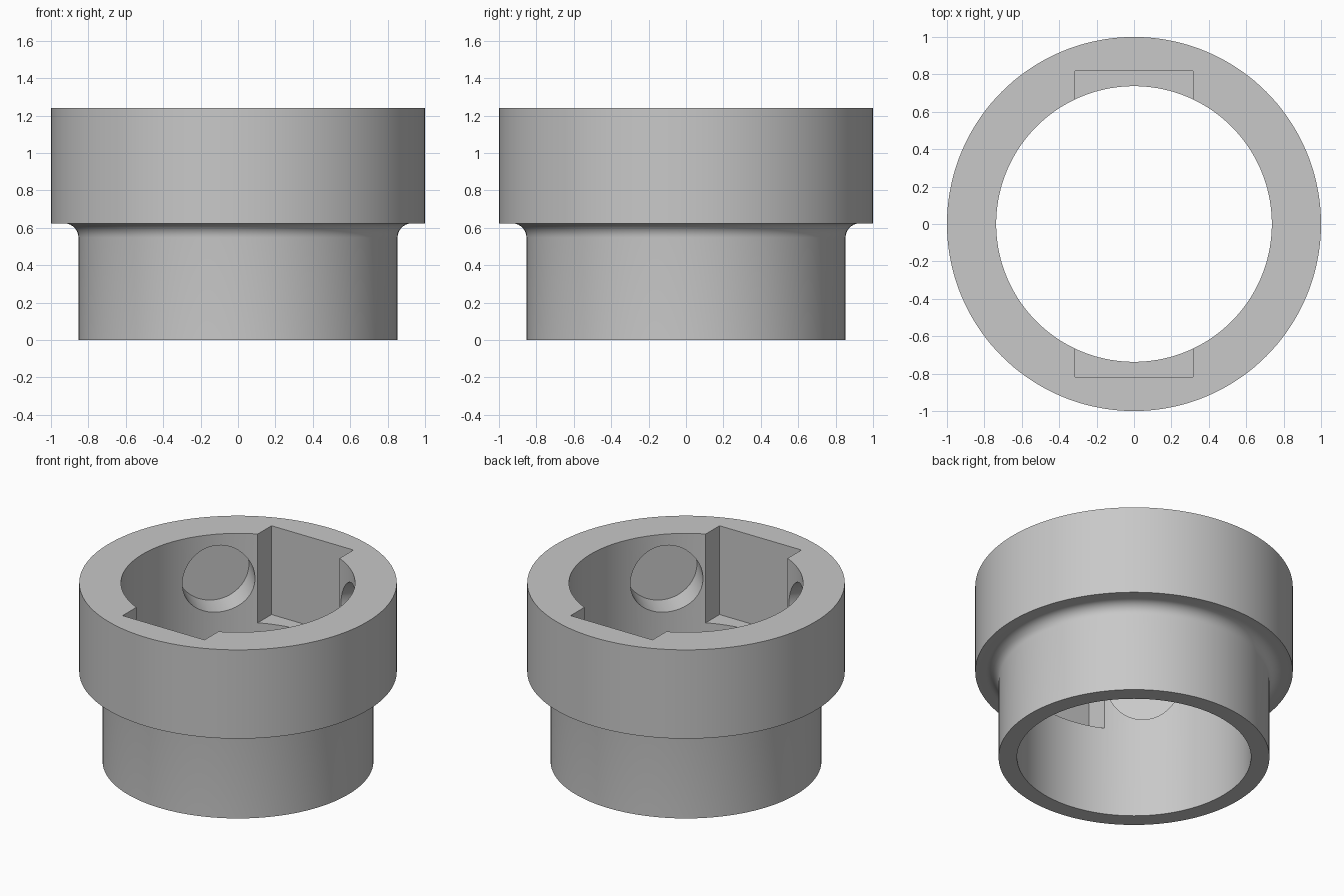
import bpy, bmesh, math
from mathutils import Matrix, Vector

old = bpy.data.objects.get("Cube")
if old:
    bpy.data.objects.remove(old, do_unlink=True)

BORE, NECK, RIM = 0.737, 0.853, 1.0
STEP, TOP, FILLET = 0.623, 1.24, 0.075

grey = bpy.data.materials.new("plain_grey")
grey.use_nodes = True
colour = (0.58, 0.58, 0.58, 1)
grey.diffuse_color = colour
grey.node_tree.nodes["Principled BSDF"].inputs["Base Color"].default_value = colour


def make_object(name, bm):
    bmesh.ops.recalc_face_normals(bm, faces=bm.faces)
    mesh = bpy.data.meshes.new(name)
    bm.to_mesh(mesh)
    bm.free()
    mesh.materials.append(grey)
    obj = bpy.data.objects.new(name, mesh)
    bpy.context.collection.objects.link(obj)
    return obj


def lathe(name, profile, steps=144):
    bm = bmesh.new()
    verts = [bm.verts.new((r, 0, z)) for r, z in profile]
    edges = [bm.edges.new((v, verts[i - 1])) for i, v in enumerate(verts)]
    bmesh.ops.spin(bm, geom=verts + edges, axis=(0, 0, 1), cent=(0, 0, 0),
                   angle=math.tau, steps=steps, use_merge=True)
    bmesh.ops.remove_doubles(bm, verts=bm.verts, dist=1e-5)
    return make_object(name, bm)


# Stepped collar: bore, neck, filleted shoulder and wide rim
fillet = []
for i in range(9):
    a = math.radians(180 - 90 * i / 8)
    fillet.append((NECK + FILLET + FILLET * math.cos(a),
                   STEP - FILLET + FILLET * math.sin(a)))
collar = lathe("stepped_collar", [(BORE, 0), (NECK, 0)] + fillet
               + [(RIM, STEP), (RIM, TOP), (BORE, TOP)])

cutters = []

# Two keyways, open at the top and ending level with the shoulder
for side, name in ((-1, "front_keyway_cutter"), (1, "back_keyway_cutter")):
    bm = bmesh.new()
    bmesh.ops.create_cube(bm, size=1)
    bmesh.ops.scale(bm, vec=(0.63, 0.415, 0.8), verts=bm.verts)
    bmesh.ops.translate(bm, vec=(0, side * 0.61, STEP + 0.4), verts=bm.verts)
    cutters.append(make_object(name, bm))

# Four blind round pockets on the diagonals of the bore
for i in range(4):
    direction = Vector((1, 0, 0))
    direction.rotate(Matrix.Rotation(math.radians(45 + 90 * i), 3, "Z"))
    bm = bmesh.new()
    bmesh.ops.create_cone(bm, cap_ends=True, segments=64, radius1=0.232,
                          radius2=0.232, depth=0.42)
    turn = direction.to_track_quat("Z", "Y").to_matrix().to_4x4()
    place = Matrix.Translation(direction * 0.71 + Vector((0, 0, 0.93)))
    bmesh.ops.transform(bm, matrix=place @ turn, verts=bm.verts)
    cutters.append(make_object(f"pocket_cutter_{i + 1}", bm))

for cutter in cutters:
    mod = collar.modifiers.new(cutter.name, "BOOLEAN")
    mod.operation = "DIFFERENCE"
    mod.solver = "EXACT"
    mod.object = cutter
    cutter.hide_render = True

# Apply the cuts, then remove the cutters
bpy.ops.object.select_all(action="DESELECT")
collar.select_set(True)
bpy.context.view_layer.objects.active = collar
for mod in list(collar.modifiers):
    bpy.ops.object.modifier_apply(modifier=mod.name)
for cutter in cutters:
    bpy.data.objects.remove(cutter, do_unlink=True)

bpy.ops.object.shade_smooth_by_angle(angle=math.radians(30))
